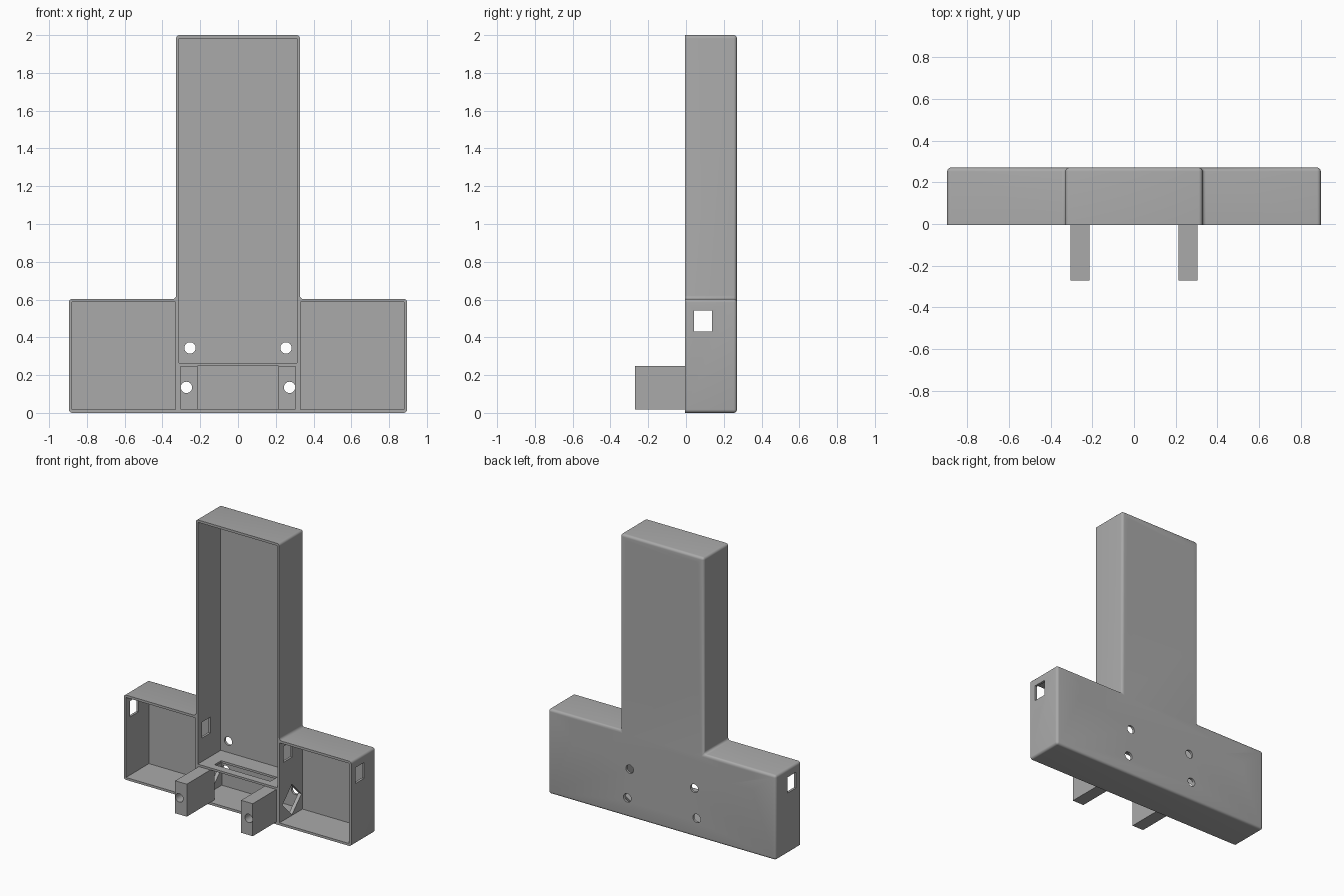
import bpy, bmesh, math

if "Cube" in bpy.data.objects:
    bpy.data.objects.remove(bpy.data.objects["Cube"])

FRONT, BACK, WALL = -0.005, 0.27, 0.017

grey = bpy.data.materials.new("mid_grey")
grey.diffuse_color = (0.4, 0.4, 0.4, 1)
grey.use_nodes = True
grey.node_tree.nodes["Principled BSDF"].inputs["Base Color"].default_value = grey.diffuse_color


def make(name, bm):
    bmesh.ops.recalc_face_normals(bm, faces=bm.faces)
    mesh = bpy.data.meshes.new(name)
    bm.to_mesh(mesh)
    bm.free()
    mesh.materials.append(grey)
    ob = bpy.data.objects.new(name, mesh)
    bpy.context.collection.objects.link(ob)
    return ob


def box(name, x0, x1, y0, y1, z0, z1):
    bm = bmesh.new()
    bmesh.ops.create_cube(bm, size=1)
    for v in bm.verts:
        v.co = (x0 + (v.co.x + .5) * (x1 - x0), y0 + (v.co.y + .5) * (y1 - y0),
                z0 + (v.co.z + .5) * (z1 - z0))
    return make(name, bm)


def rod(x, z, radius=0.03):
    bm = bmesh.new()
    bmesh.ops.create_cone(bm, cap_ends=True, segments=32, radius1=radius,
                          radius2=radius, depth=1.2)
    for v in bm.verts:
        v.co = (x + v.co.x, v.co.z, z + v.co.y)
    return make("hole_cutter", bm)


def cut(ob, cutter):
    mod = ob.modifiers.new("cut", 'BOOLEAN')
    mod.operation, mod.solver, mod.object = 'DIFFERENCE', 'EXACT', cutter
    bpy.context.view_layer.objects.active = ob
    bpy.ops.object.modifier_apply(modifier=mod.name)
    bpy.data.objects.remove(cutter)


def smooth(ob):
    bpy.ops.object.select_all(action='DESELECT')
    ob.select_set(True)
    bpy.context.view_layer.objects.active = ob
    bpy.ops.object.shade_smooth_by_angle(angle=math.radians(35))


# Housing: upside-down T block with rounded back and corners
half = [(0.895, 0), (0.895, 0.603), (0.328, 0.603), (0.328, 2.0)]
outline = half + [(-x, z) for x, z in reversed(half)]
bm = bmesh.new()
face = bm.faces.new([bm.verts.new((x, FRONT, z)) for x, z in outline])
ext = bmesh.ops.extrude_face_region(bm, geom=[face])
for v in ext["geom"]:
    if isinstance(v, bmesh.types.BMVert):
        v.co.y = BACK
bmesh.ops.recalc_face_normals(bm, faces=bm.faces)
edges = [e for e in bm.edges if max(v.co.y for v in e.verts) > BACK - 0.001]
bmesh.ops.bevel(bm, geom=edges, offset=0.018, offset_type='OFFSET',
                segments=5, profile=0.5, affect='EDGES')
housing = make("housing", bm)

# Cavities: tall bay, bay under the shelf, and the two wings
inner = BACK - WALL
cut(housing, box("bay", -0.313, 0.313, -0.3, inner, 0.263, 2 - WALL))
cut(housing, box("lower_bay", -0.305, 0.305, -0.3, inner, WALL, 0.248))
for s in (-1, 1):
    xs = sorted((s * 0.33, s * (0.895 - WALL)))
    cut(housing, box("wing_bay", *xs, -0.3, inner, WALL, 0.603 - WALL))

# Slot in the shelf and cable window through every upright wall
cut(housing, box("shelf_slot", -0.22, 0.22, 0.05, 0.125, 0.2, 0.3))
cut(housing, box("cable_window", -1, 1, 0.042, 0.137, 0.43, 0.543))

# Diamond openings in the lower inner walls
for s in (-1, 1):
    bm = bmesh.new()
    bmesh.ops.create_cone(bm, cap_ends=True, segments=4, radius1=0.108,
                          radius2=0.108, depth=0.08)
    for v in bm.verts:
        v.co = (s * 0.32 + v.co.z, 0.135 + v.co.x, 0.13 + v.co.y)
    cut(housing, make("diamond_cutter", bm))

# Screw holes through the back
holes = [(0.254, 1.93), (0.254, 1.137), (0.254, 0.344), (0.273, 0.135)]
holes += [(x, z) for x in (0.5, 0.687) for z in (0.42, 0.55)]
for x, z in holes:
    for s in (-1, 1):
        cut(housing, rod(s * x, z))
smooth(housing)

# Forward mounting arms, each with a lengthwise hole
for s, side in ((-1, "left"), (1, "right")):
    xs = sorted((s * 0.214, s * 0.305))
    arm = box(side + "_arm", *xs, -0.27, 0.04, WALL, 0.248)
    cut(arm, rod(s * 0.273, 0.135))
    smooth(arm)
